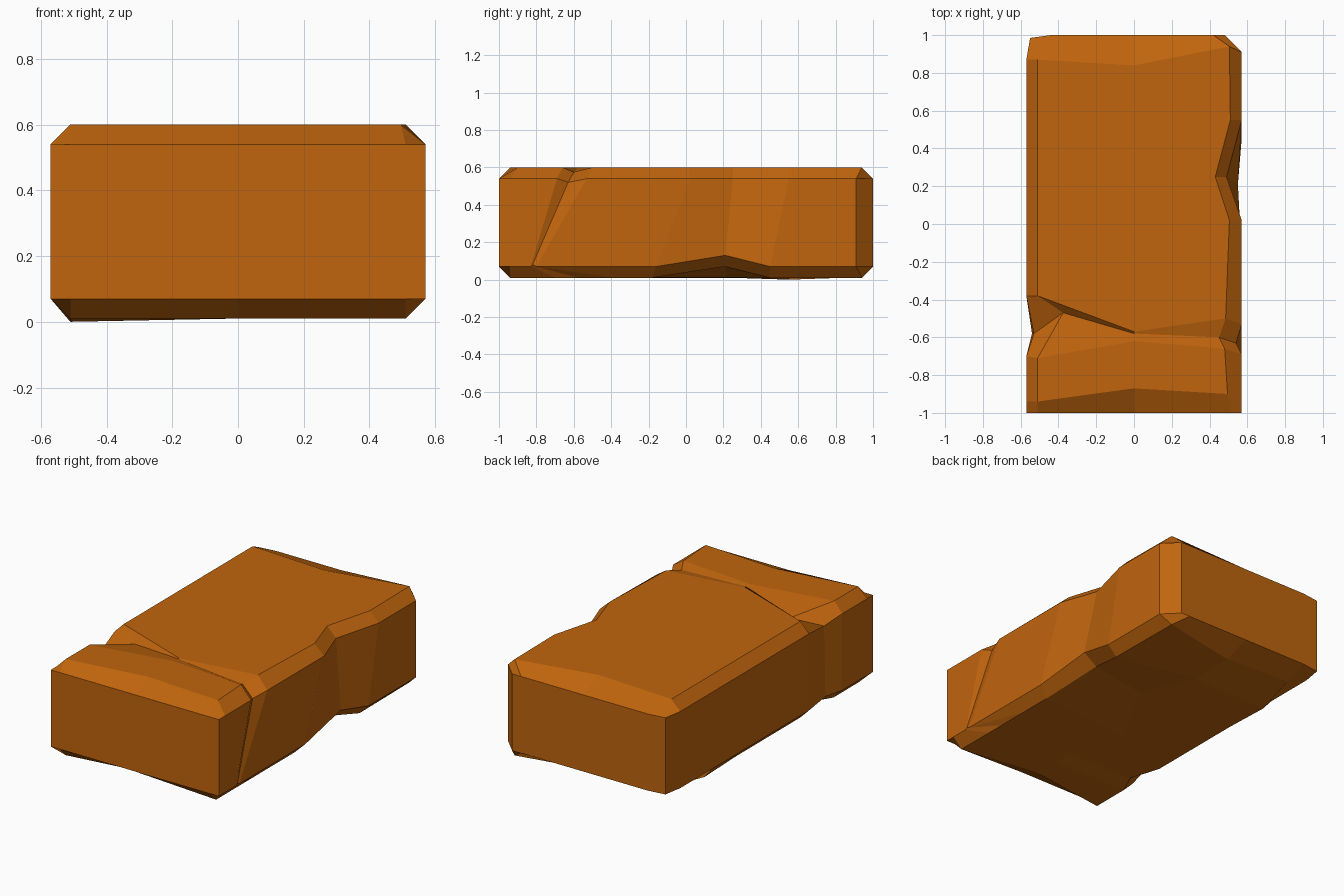
import bpy, bmesh

if "Cube" in bpy.data.objects:
    bpy.data.objects.remove(bpy.data.objects["Cube"])

# Ring indices, counter-clockwise seen from the front
BC, BR, RL, RT, TR, TC, TL, LT, LL, BL = range(10)
BASE = [(0, .01), (.51, .01), (.57, .07), (.57, .54), (.51, .6),
        (0, .6), (-.51, .6), (-.57, .54), (-.57, .07), (-.51, .01)]


def ring(bm, y, changes):
    """One chamfered cross-section; changes move single points."""
    pts = [(x, y, z) for x, z in BASE]
    for i, p in changes.items():
        pts[i] = p
    return [bm.verts.new(p) for p in pts]


def end_cap(x_left, x_right, y, inset):
    """Flat end: top and bottom points pulled in to the chamfer line."""
    return {BC: (0, y, .07), BR: (x_right - inset, y, .07), RL: (x_right, y, .07),
            RT: (x_right, y, .54), TR: (x_right - inset, y, .54), TC: (0, y, .54),
            TL: (x_left + inset, y, .54), LT: (x_left, y, .54),
            LL: (x_left, y, .07), BL: (x_left + inset, y, .07)}


back = end_cap(-.55, .48, 1, .06)
back.update({LT: (-.55, .985, .54), LL: (-.55, .985, .07),
             TL: (-.44, 1, .54), BL: (-.44, 1, .07)})

stations = [
    # front face and its chamfer
    (-1, end_cap(-.57, .57, -1, .06)),
    (-.94, {TC: (0, -.87, .6), BC: (0, -.87, .01), TR: (.495, -.9, .6)}),
    # left notch and right crack
    (-.70, {TL: (-.51, -.71, .6), RT: (.57, -.69, .54), TR: (.48, -.66, .6),
            TC: (0, -.62, .6), RL: (.57, -.83, .07)}),
    (-.58, {LT: (-.53, -.58, .50), LL: (-.54, -.58, .07), TL: (-.375, -.47, .55),
            TC: (0, -.58, .6), RT: (.54, -.63, .52), TR: (.45, -.6, .575),
            RL: (.57, -.82, .08), BL: (-.46, -.58, .02)}),
    (-.38, {TC: (0, -.57, .6), RT: (.57, -.53, .54), TR: (.485, -.5, .6),
            RL: (.57, -.80, .07)}),
    # broad chip on the right side, deepest at the bottom edge
    (.02, {TR: (.505, .02, .6), RL: (.57, -.16, .07), BR: (.51, -.18, .01),
           BC: (-.1, -.23, .01)}),
    (.25, {RT: (.49, .25, .54), TR: (.43, .25, .6), RL: (.55, .21, .13),
           BR: (.46, .21, .07), BC: (.14, .22, .012)}),
    (.55, {RL: (.57, .45, .07), BR: (.51, .45, .01), BL: (-.51, .55, 0)}),
    # back chamfer with cut corners
    (.87, {RT: (.57, .91, .54), RL: (.57, .91, .07), TR: (.505, .94, .6),
           BR: (.505, .94, .01), TC: (0, .84, .6), BC: (0, .84, .01),
           BL: (-.45, .84, .03)}),
    (1, back),
]

# Stone block lofted through the cross-sections
bm = bmesh.new()
rings = [ring(bm, y, c) for y, c in stations]
for a, b in zip(rings, rings[1:]):
    for i in range(10):
        j = (i + 1) % 10
        bm.faces.new((a[i], a[j], b[j], b[i]))
bm.faces.new(rings[0])
bm.faces.new(rings[-1][::-1])
bmesh.ops.recalc_face_normals(bm, faces=bm.faces)
mesh = bpy.data.meshes.new("chipped_brick")
bm.to_mesh(mesh)
bm.free()

orange = bpy.data.materials.new("burnt orange")
orange.diffuse_color = (.53, .13, .004, 1)
orange.use_nodes = True
orange.node_tree.nodes["Principled BSDF"].inputs["Base Color"].default_value = orange.diffuse_color
mesh.materials.append(orange)
obj = bpy.data.objects.new("chipped_brick", mesh)
bpy.context.collection.objects.link(obj)
